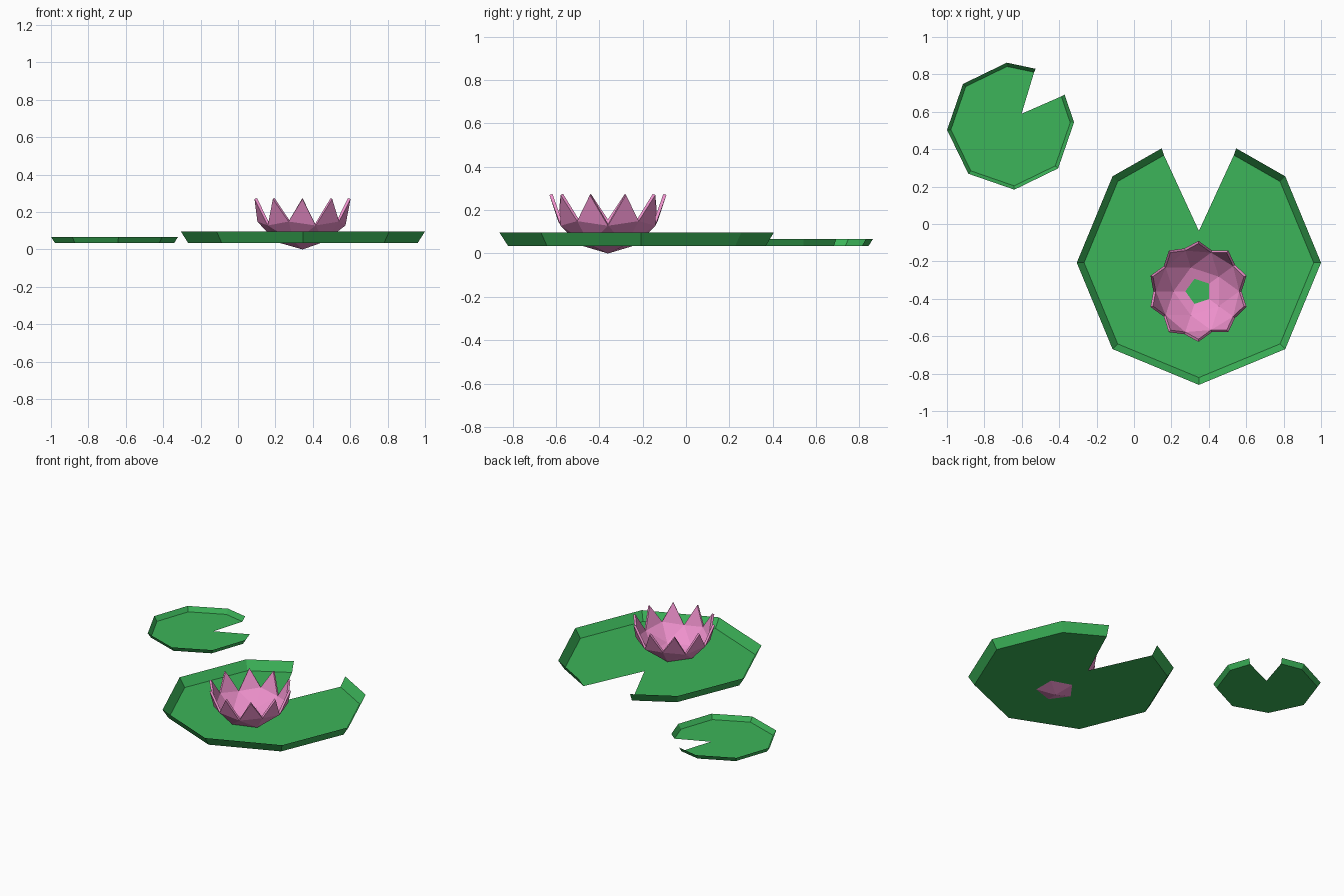
import bpy, bmesh
from math import cos, sin, radians

if "Cube" in bpy.data.objects:
    bpy.data.objects.remove(bpy.data.objects["Cube"])


def material(name, color):
    m = bpy.data.materials.new(name)
    m.diffuse_color = (*color, 1)
    m.use_nodes = True
    m.node_tree.nodes["Principled BSDF"].inputs["Base Color"].default_value = m.diffuse_color
    return m


green = material("leaf_green", (0.045, 0.46, 0.10))
pink = material("petal_pink", (0.85, 0.28, 0.60))


def finish(name, bm, loc, mat):
    mesh = bpy.data.meshes.new(name)
    bm.to_mesh(mesh)
    bm.free()
    mesh.materials.append(mat)
    obj = bpy.data.objects.new(name, mesh)
    obj.location = loc
    bpy.context.collection.objects.link(obj)
    return obj


# Notched eight-sided leaf: flat floor and a flared rim, open at the notch
def lily_pad(name, loc, radius, notch_angle):
    bm = bmesh.new()
    angles = [18] + [45 * i for i in range(1, 8)] + [342]
    floor, rim = [], []
    for a in angles:
        r = radius * (0.985 if a in (18, 342) else 1)
        t = radians(notch_angle + a)
        floor.append(bm.verts.new((0.94 * r * cos(t), 0.94 * r * sin(t), 0)))
        rim.append(bm.verts.new((r * cos(t), r * sin(t), 0.094 * radius)))
    t = radians(notch_angle)
    notch = bm.verts.new((0.26 * radius * cos(t), 0.26 * radius * sin(t), 0))
    for i in range(len(angles) - 1):
        bm.faces.new((notch, floor[i], floor[i + 1]))
        bm.faces.new((floor[i + 1], floor[i], rim[i], rim[i + 1]))
    return finish(name, bm, loc, green)


lily_pad("large_lily_pad", (0.347, -0.207, 0.035), 0.653, 90)
lily_pad("small_lily_pad", (-0.66, 0.523, 0.035), 0.34, 48.4)

# Flower: lower half of an icosphere, with the gaps between petal tips cut out
R = 0.27
bm = bmesh.new()
bmesh.ops.create_icosphere(bm, subdivisions=2, radius=R)
gaps = [f for f in bm.faces
        if f.calc_center_median().z > 0 or sum(v.co.z > -0.01 for v in f.verts) > 1]
bmesh.ops.delete(bm, geom=gaps, context='FACES')
flower = finish("lily_flower", bm, (0.345, -0.36, R), pink)
solid = flower.modifiers.new("petal_thickness", 'SOLIDIFY')
solid.thickness = 0.015
solid.offset = -1
